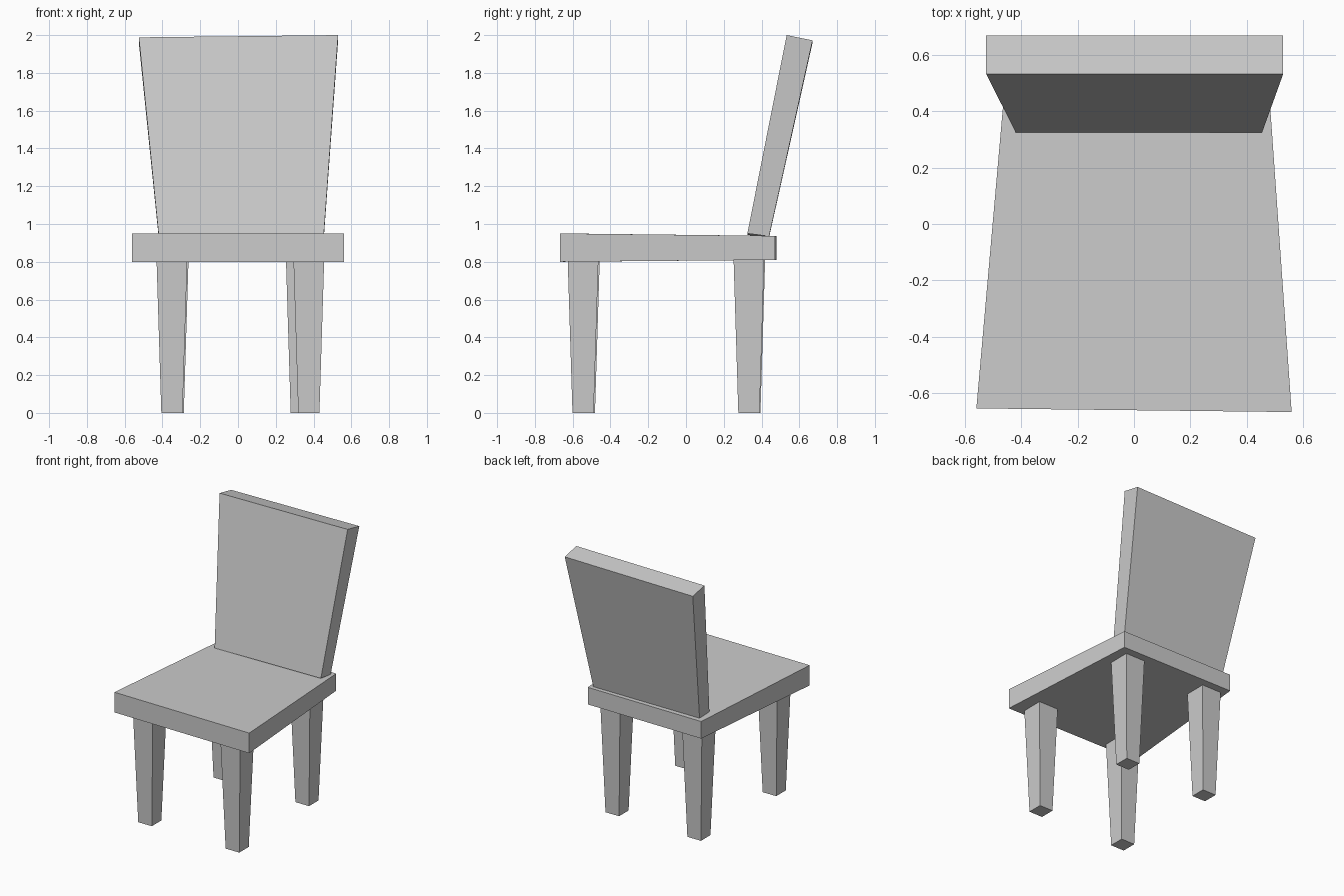
import bpy
import bmesh

if "Cube" in bpy.data.objects:
    bpy.data.objects.remove(bpy.data.objects["Cube"])


def tapered_block(name, bottom, top):
    """Six-sided block from two four-corner loops (counter-clockwise from above)."""
    bm = bmesh.new()
    lo = [bm.verts.new(c) for c in bottom]
    hi = [bm.verts.new(c) for c in top]
    bm.faces.new(lo[::-1])
    bm.faces.new(hi)
    for i in range(4):
        j = (i + 1) % 4
        bm.faces.new((lo[i], lo[j], hi[j], hi[i]))
    bmesh.ops.recalc_face_normals(bm, faces=bm.faces)
    mesh = bpy.data.meshes.new(name)
    bm.to_mesh(mesh)
    bm.free()
    obj = bpy.data.objects.new(name, mesh)
    bpy.context.collection.objects.link(obj)
    return obj


def square(x, y, half, z):
    return [(x + sx * half, y + sy * half, z)
            for sx, sy in ((-1, -1), (1, -1), (1, 1), (-1, 1))]


# Seat: narrower and slightly thinner towards the back
outline = [(-0.56, -0.655), (0.56, -0.668), (0.48, 0.47), (-0.46, 0.478)]
seat_bottom = [(x, y, 0.80 if y < 0 else 0.81) for x, y in outline]
seat_top = [(x, y, 0.95 if y < 0 else 0.937) for x, y in outline]
tapered_block("seat", seat_bottom, seat_top)

# Backrest: leans back and flares towards the top
tapered_block(
    "backrest",
    [(-0.42, 0.325, 0.942), (0.455, 0.325, 0.95), (0.455, 0.44, 0.935), (-0.42, 0.44, 0.93)],
    [(-0.525, 0.533, 1.988), (0.53, 0.533, 2.0), (0.53, 0.67, 1.972), (-0.525, 0.67, 1.96)],
)

# Legs: square, tapering down to the floor
legs = {
    "front_left_leg": (-0.35, -0.538),
    "front_right_leg": (0.375, -0.545),
    "back_left_leg": (-0.343, 0.338),
    "back_right_leg": (0.335, 0.333),
}
for name, (x, y) in legs.items():
    top_z = 0.802 if y < 0 else 0.81
    tapered_block(name, square(x, y, 0.056, 0.0), square(x, y, 0.081, top_z))
